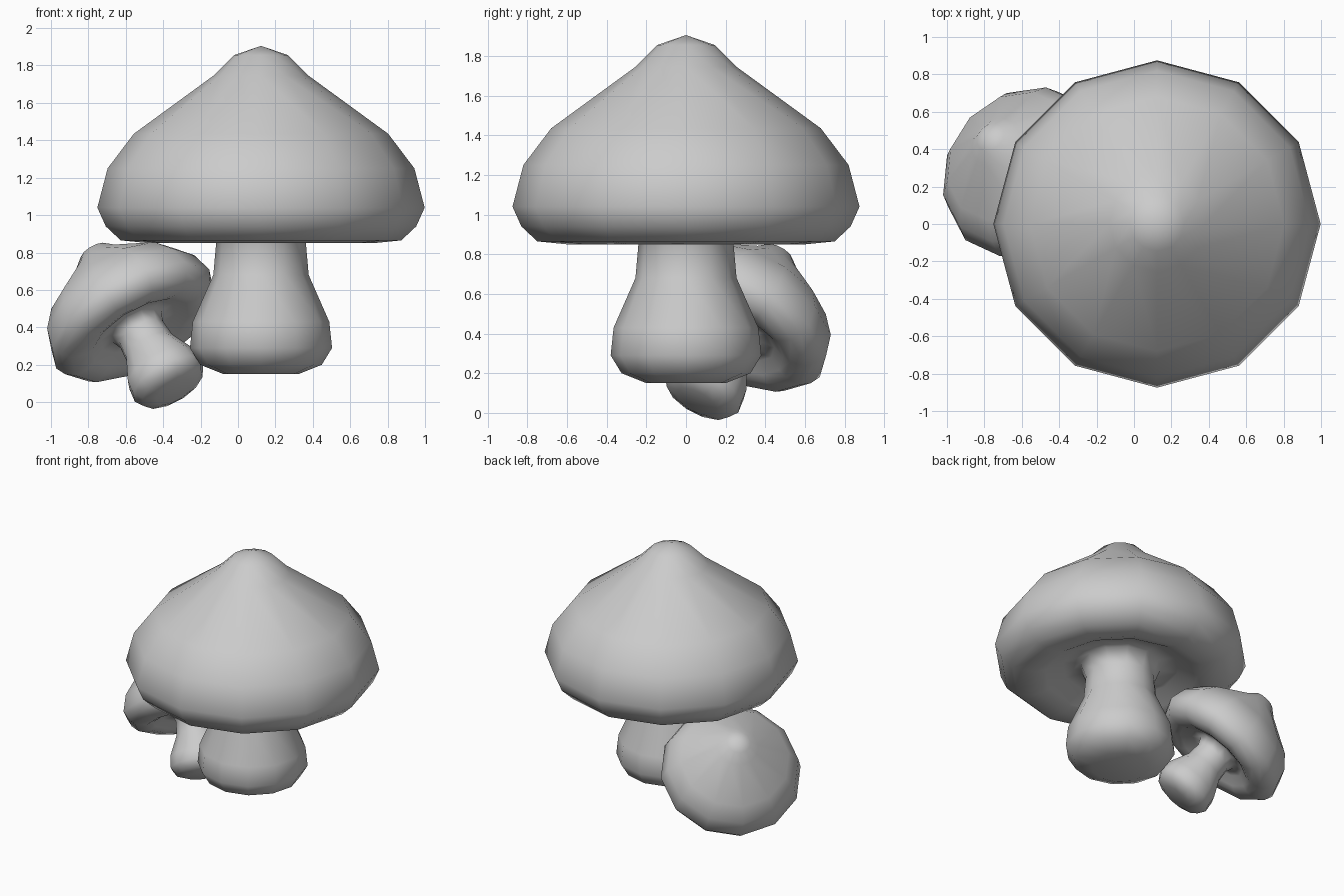
import bpy, bmesh, math
from mathutils import Vector, Matrix

cube = bpy.data.objects.get("Cube")
if cube:
    bpy.data.objects.remove(cube, do_unlink=True)

SIDES = 12

grey = bpy.data.materials.new("plain_grey")
grey.use_nodes = True
tone = (0.6, 0.6, 0.6, 1)
grey.diffuse_color = tone
grey.node_tree.nodes["Principled BSDF"].inputs["Base Color"].default_value = tone

# Radius and height from the tip, round the rim, into the hollow underside
CAP = [(0, 1.905), (.145, 1.855), (.255, 1.745), (.68, 1.435), (.82, 1.25),
       (.875, 1.04), (.83, .94), (.75, .865), (.6, .85), (.52, .875),
       (.4, .94), (.28, .95)]
# Radius and height from the hidden neck down to the foot
STEM = [(.28, .95), (.24, .85), (.255, .68), (.365, .43), (.38, .29),
        (.325, .2), (.2, .15), (0, .15)]


def lathe(name, profile, matrix):
    """Spin a profile round z and close it into one smooth surface."""
    bm = bmesh.new()
    verts = [bm.verts.new((r, 0, z)) for r, z in profile]
    edges = [bm.edges.new(pair) for pair in zip(verts, verts[1:])]
    bmesh.ops.spin(bm, geom=verts + edges, axis=(0, 0, 1), cent=(0, 0, 0),
                   angle=math.tau, steps=SIDES)
    bmesh.ops.remove_doubles(bm, verts=bm.verts, dist=0.0005)
    bmesh.ops.recalc_face_normals(bm, faces=bm.faces)
    mesh = bpy.data.meshes.new(name)
    bm.to_mesh(mesh)
    bm.free()
    mesh.shade_smooth()
    mesh.materials.append(grey)
    obj = bpy.data.objects.new(name, mesh)
    obj.matrix_world = matrix
    bpy.context.collection.objects.link(obj)


def mushroom(name, matrix):
    # One continuous skin, so the hollow blends softly into the stem
    lathe(name, CAP + STEM[1:], matrix)


# Large upright mushroom
mushroom("large_mushroom", Matrix.Translation((.123, 0, 0)))

# Small mushroom leaning back and outwards, placed by the centre of its rim
lean = Vector((-.45, .43, .78)).to_track_quat('Z', 'Y').to_matrix().to_4x4()
mushroom("small_mushroom",
         Matrix.Translation((-.563, .268, .445)) @ lean @ Matrix.Scale(.56, 4)
         @ Matrix.Translation((0, 0, -1.04)))
